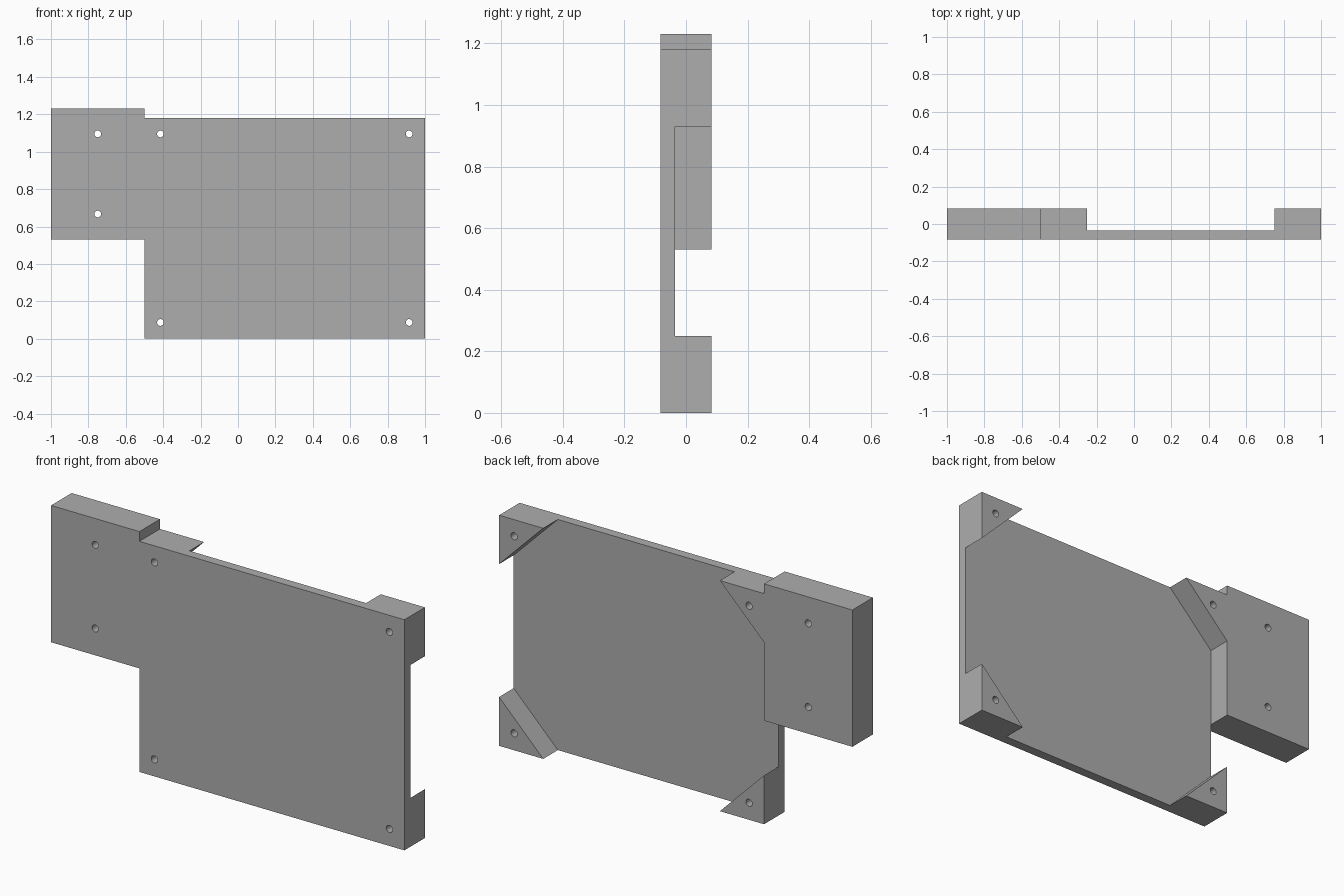
import bpy
import bmesh
from math import cos, sin, tau

cube = bpy.data.objects.get("Cube")
if cube:
    bpy.data.objects.remove(cube)

FRONT, FLOOR, BACK = -0.083, -0.035, 0.083
LEFT, RIGHT, TOP = -0.5, 1.0, 1.18
TAB_LOW, TAB_TOP = 0.53, 1.23
CORNER, OVER = 0.25, 0.05

grey = bpy.data.materials.new("plain grey")
grey.use_nodes = True
colour = (0.42, 0.42, 0.42, 1)
grey.diffuse_color = colour
grey.node_tree.nodes["Principled BSDF"].inputs["Base Color"].default_value = colour


def prism(name, outlines, y0, y1):
    """Extrude outlines in x and z from y0 to y1."""
    bm = bmesh.new()
    for outline in outlines:
        face = bm.faces.new([bm.verts.new((x, y0, z)) for x, z in outline])
        extruded = bmesh.ops.extrude_face_region(bm, geom=[face])["geom"]
        verts = [v for v in extruded if isinstance(v, bmesh.types.BMVert)]
        bmesh.ops.translate(bm, verts=verts, vec=(0, y1 - y0, 0))
    bmesh.ops.recalc_face_normals(bm, faces=bm.faces)
    mesh = bpy.data.meshes.new(name)
    bm.to_mesh(mesh)
    bm.free()
    mesh.materials.append(grey)
    obj = bpy.data.objects.new(name, mesh)
    bpy.context.collection.objects.link(obj)
    return obj


def circle(x, z, r=0.018, n=24):
    return [(x + r * cos(tau * i / n), z + r * sin(tau * i / n)) for i in range(n)]


# Full-depth block with the side tab
plate = prism("mounting_plate", [[
    (LEFT, 0), (RIGHT, 0), (RIGHT, TOP), (LEFT, TOP),
    (LEFT, TAB_TOP), (-1, TAB_TOP), (-1, TAB_LOW), (LEFT, TAB_LOW)]], FRONT, BACK)

# Rear recess that leaves a triangular standoff at each corner
reach = CORNER + OVER
recess = prism("recess_cutter", [[
    (LEFT, TOP - CORNER), (LEFT, 0.5), (LEFT - OVER, 0.5), (LEFT - OVER, reach),
    (LEFT + reach, -OVER), (RIGHT - reach, -OVER),
    (RIGHT + OVER, reach), (RIGHT + OVER, TOP - reach),
    (RIGHT - reach, TOP + OVER), (LEFT + reach, TOP + OVER)]], FLOOR, BACK + OVER)

# Screw holes through the corners and the tab
spots = [(x, z) for x in (-0.415, 0.915) for z in (0.087, 1.095)]
spots += [(-0.75, 0.667), (-0.75, 1.095)]
holes = prism("hole_cutter", [circle(x, z) for x, z in spots], FRONT - OVER, BACK + OVER)

for cutter in (recess, holes):
    cutter.hide_render = True
    cut = plate.modifiers.new(cutter.name, "BOOLEAN")
    cut.operation = "DIFFERENCE"
    cut.solver = "EXACT"
    cut.object = cutter

# Apply the cuts and remove the cutters
bpy.context.view_layer.update()
evaluated = plate.evaluated_get(bpy.context.evaluated_depsgraph_get())
result = bpy.data.meshes.new_from_object(evaluated)
plate.modifiers.clear()
plate.data = result
for cutter in (recess, holes):
    bpy.data.objects.remove(cutter)

# Round hole walls, crisp edges elsewhere
bpy.ops.object.select_all(action="DESELECT")
plate.select_set(True)
bpy.context.view_layer.objects.active = plate
bpy.ops.object.shade_smooth_by_angle(angle=0.5)
